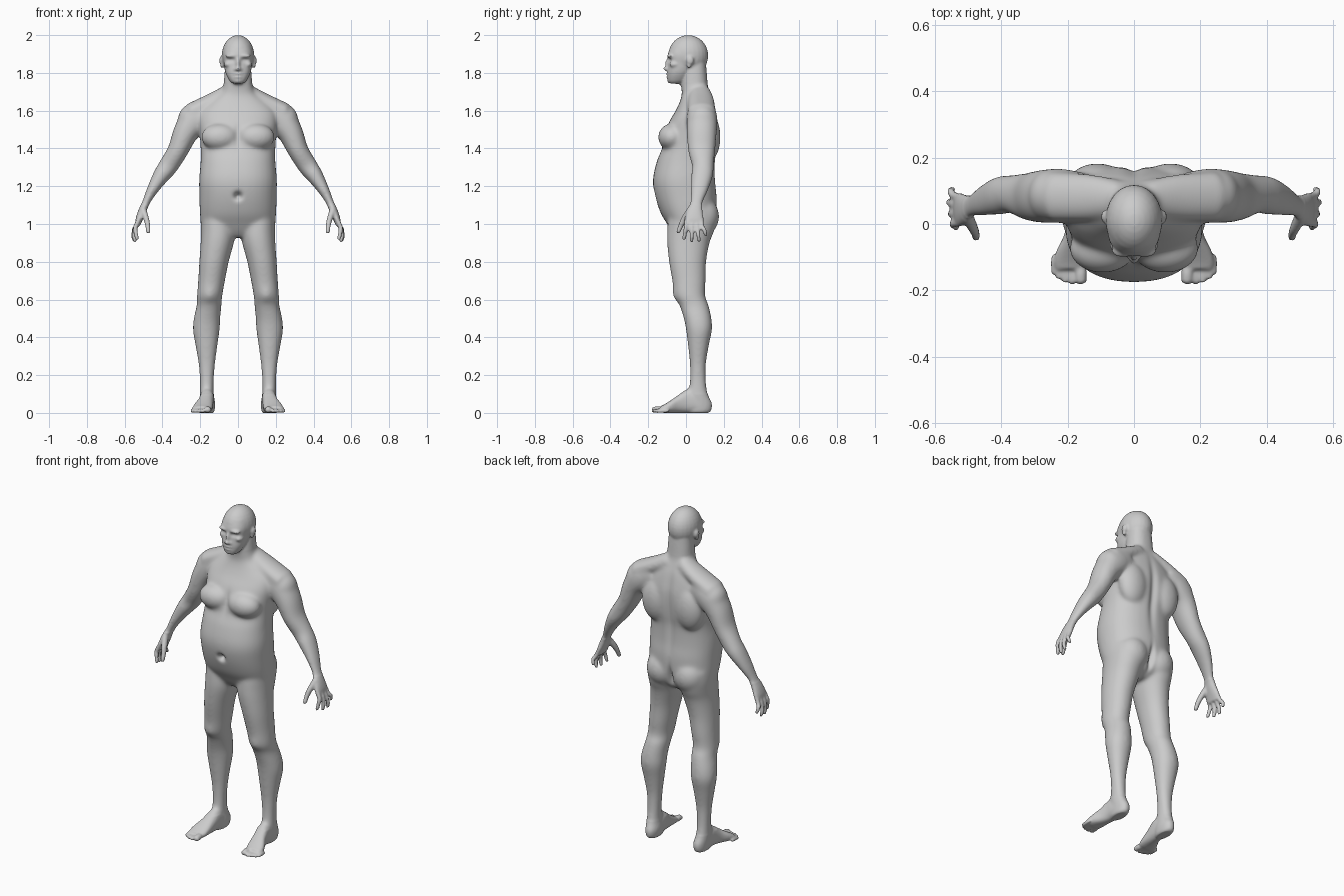
import bpy, bmesh, math
from mathutils import Vector

bm = bmesh.new()
SIDES = (1, -1)


def curve(rows, n=5):
    """Catmull-Rom interpolation of tuples."""
    out = []
    for i in range(len(rows) - 1):
        a, b, c, d = (rows[max(i - 1, 0)], rows[i], rows[i + 1], rows[min(i + 2, len(rows) - 1)])
        for k in range(n):
            t = k / n
            out.append([0.5 * (2 * q + (r - p) * t + (2 * p - 5 * q + 4 * r - w) * t * t
                               + (3 * q - p - 3 * r + w) * t ** 3) for p, q, r, w in zip(a, b, c, d)])
    return out + [list(rows[-1])]


def skin(rings, s=1, power=2.3, n=32):
    """Closed loft through superellipse rings (centre, u axis, v axis)."""
    loops = []
    for c, u, v in rings:
        loop = []
        for k in range(n):
            a = 2 * math.pi * k / n
            ca, sa = math.cos(a), math.sin(a)
            p = (c + u * math.copysign(abs(ca) ** (2 / power), ca)
                 + v * math.copysign(abs(sa) ** (2 / power), sa))
            loop.append(bm.verts.new((p.x * s, p.y, p.z)))
        loops.append(loop)
    for a, b in zip(loops, loops[1:]):
        for k in range(n):
            bm.faces.new((a[k], a[(k + 1) % n], b[(k + 1) % n], b[k]))
    bm.faces.new(loops[0][::-1])
    bm.faces.new(loops[-1])


def stack(rows, s=1, power=2.3, along_y=False):
    """Rows: position, centre x, half width, low and high limit across."""
    rings = []
    for h, cx, rx, lo, hi in curve(rows):
        m, r = (lo + hi) / 2, (hi - lo) / 2
        if along_y:
            rings.append((Vector((cx, h, m)), Vector((rx, 0, 0)), Vector((0, 0, r))))
        else:
            rings.append((Vector((cx, m, h)), Vector((rx, 0, 0)), Vector((0, r, 0))))
    skin(rings, s, power)


def tube(rows, s=1):
    """Rows: x, y, z, radius across, radius in y."""
    pts = curve(rows)
    rings = []
    for i, (x, y, z, ru, rv) in enumerate(pts):
        t = (Vector(pts[min(i + 1, len(pts) - 1)][:3]) - Vector(pts[max(i - 1, 0)][:3])).normalized()
        v = Vector((0, 1, 0))
        v = (v - t * v.dot(t)).normalized()
        rings.append((Vector((x, y, z)), t.cross(v) * ru, v * rv))
    skin(rings, s, 2.1, 24)


def ball(c, r, s=1):
    new = bmesh.ops.create_uvsphere(bm, u_segments=24, v_segments=16, radius=1)["verts"]
    for v in new:
        v.co = Vector(((c[0] + v.co.x * r[0]) * s, c[1] + v.co.y * r[1], c[2] + v.co.z * r[2]))


# Torso and neck
stack([(.93, 0, .05, -.05, .08), (.96, 0, .14, -.075, .125), (1.0, 0, .192, -.1, .145),
       (1.06, 0, .202, -.135, .16), (1.15, 0, .205, -.165, .163), (1.235, 0, .206, -.175, .155),
       (1.33, 0, .198, -.155, .155), (1.4, 0, .198, -.128, .166), (1.47, 0, .203, -.115, .172),
       (1.54, 0, .21, -.09, .17), (1.6, 0, .2, -.055, .158), (1.65, 0, .15, -.032, .145),
       (1.69, 0, .098, -.022, .13), (1.73, 0, .078, -.025, .117), (1.8, 0, .071, -.02, .11),
       (1.86, 0, .066, -.01, .105)])

# Head: cranium, face, nose, lips, chin
ball((0, .012, 1.892), (.086, .106, .108))
stack([(1.742, 0, .025, -.085, -.03), (1.757, 0, .044, -.096, .0), (1.8, 0, .066, -.099, .03),
       (1.85, 0, .075, -.094, .06), (1.9, 0, .08, -.096, .08), (1.95, 0, .068, -.075, .085)])
ball((0, -.1, 1.822), (.016, .021, .012))
ball((0, -.093, 1.845), (.011, .018, .035))
ball((0, -.094, 1.793), (.026, .013, .006))
ball((0, -.092, 1.779), (.024, .013, .007))
ball((0, -.08, 1.76), (.025, .02, .016))

for s in SIDES:
    # Nostrils, brows, cheekbones, ears
    ball((.012, -.095, 1.818), (.011, .012, .009), s)
    ball((.034, -.081, 1.89), (.034, .02, .011), s)
    ball((.052, -.058, 1.845), (.022, .03, .018), s)
    ball((.088, .022, 1.865), (.011, .02, .024), s)
    ball((.085, .016, 1.842), (.009, .012, .018), s)
    # Chest, shoulder, back and buttock masses
    ball((.095, -.075, 1.46), (.1, .073, .072), s)
    ball((.25, .085, 1.545), (.07, .08, .088), s)
    ball((.11, .12, 1.46), (.09, .063, .13), s)
    ball((.09, .09, 1.04), (.092, .086, .1), s)
    tube([(.04, .075, 1.70, .045, .055), (.13, .08, 1.652, .045, .07), (.25, .083, 1.59, .05, .075)], s)
    # Leg
    stack([(1.08, .11, .085, -.08, .15), (1.02, .108, .09, -.095, .16), (.96, .105, .092, -.1, .148),
           (.9, .11, .088, -.1, .125), (.8, .127, .078, -.09, .107), (.7, .14, .071, -.073, .104),
           (.62, .15, .067, -.062, .102), (.57, .153, .066, -.035, .12), (.5, .164, .07, -.012, .135),
           (.44, .168, .071, 0, .138), (.36, .167, .059, .01, .122), (.26, .165, .044, .02, .106),
           (.17, .165, .037, .02, .106), (.1, .165, .037, .01, .116), (.05, .16, .039, 0, .137),
           (.015, .16, .036, 0, .134), (0, .16, .03, .01, .12)], s, 2.1)
    # Foot and toes
    stack([(.125, .16, .022, .004, .05), (.09, .16, .036, 0, .075), (.04, .163, .038, 0, .12),
           (0, .165, .038, 0, .125), (-.04, .172, .041, 0, .095), (-.08, .183, .05, 0, .067),
           (-.115, .19, .052, 0, .045), (-.137, .192, .044, .004, .034)], s, 2.4, True)
    for x, y, r in ((.16, -.148, .018), (.186, -.15, .0115), (.207, -.145, .0115),
                    (.226, -.135, .011), (.241, -.12, .0105)):
        ball((x, y, r), (r, .034, r), s)
        ball((x, y - .02, r * .9), (r * 1.05, .014, r * .9), s)
    # Arm and palm
    tube([(.14, .08, 1.6, .07, .07), (.22, .085, 1.555, .083, .082), (.275, .083, 1.487, .068, .08),
          (.318, .083, 1.39, .055, .072), (.367, .09, 1.31, .052, .058), (.405, .085, 1.258, .045, .058),
          (.452, .07, 1.183, .031, .047), (.488, .055, 1.112, .021, .034), (.51, .046, 1.06, .021, .044),
          (.525, .043, 1.02, .018, .052), (.532, .043, .99, .012, .047)], s)
    # Fingers and thumb
    for y0, y1, x1, z1 in ((.005, -.01, .535, .915), (.031, .03, .545, .904),
                           (.056, .069, .55, .906), (.08, .104, .547, .935)):
        tube([(.526, y0, 1.02, .012, .013), (.544, y0 * .7 + y1 * .3, .98, .012, .012),
              (x1 + .005, y0 * .3 + y1 * .7, z1 + .035, .011, .011),
              (x1, y1, z1 + .006, .0095, .0095), (x1, y1, z1, .005, .005)], s)
    tube([(.503, .025, 1.075, .018, .02), (.485, -.01, 1.025, .015, .017),
          (.477, -.03, .985, .013, .013), (.475, -.041, .957, .011, .011),
          (.475, -.043, .95, .005, .005)], s)

# Fuse all masses into one skin
bmesh.ops.recalc_face_normals(bm, faces=bm.faces)
mesh = bpy.data.meshes.new("body")
bm.to_mesh(mesh)
bm.free()
body = bpy.data.objects.new("body", mesh)
bpy.context.collection.objects.link(body)
mod = body.modifiers.new("fuse", "REMESH")
mod.mode = "VOXEL"
mod.voxel_size = .006
graph = bpy.context.evaluated_depsgraph_get()
fused = bpy.data.meshes.new_from_object(body.evaluated_get(graph))
body.modifiers.clear()
body.data = fused

# Relax the skin: strongly on the body, lightly on face, hands and feet
bm = bmesh.new()
bm.from_mesh(fused)
fine = lambda p: p.z > 1.745 or p.z < .1 or (abs(p.x) > .45 and p.z < 1.1)
broad = [v for v in bm.verts if not fine(v.co)]
for group, count in ((list(bm.verts), 3), (broad, 22)):
    for _ in range(count):
        bmesh.ops.smooth_vert(bm, verts=group, factor=.5, use_axis_x=True, use_axis_y=True, use_axis_z=True)


def brush(c, r, push):
    """Soft push along y inside an ellipsoid."""
    for v in bm.verts:
        d = sum(((a - b) / k) ** 2 for a, b, k in zip(v.co, c, r))
        if d < 5:
            v.co.y += push * math.exp(-d)


# Navel, breastbone, spine, cleft, mouth
brush((0, -.172, 1.148), (.02, .05, .02), .03)
brush((0, -.13, 1.47), (.018, .06, .06), .01)
brush((0, .17, 1.42), (.022, .06, .2), -.014)
brush((0, .16, 1.02), (.014, .07, .06), -.025)
brush((0, -.105, 1.786), (.026, .02, .005), .005)
# Eye sockets, eyeballs, kneecaps
for s in SIDES:
    brush((.033 * s, -.09, 1.868), (.017, .03, .011), .012)
    brush((.034 * s, -.085, 1.867), (.009, .03, .006), -.004)
    brush((.15 * s, -.06, .62), (.03, .04, .035), -.006)
bm.to_mesh(fused)
bm.free()
for poly in fused.polygons:
    poly.use_smooth = True
